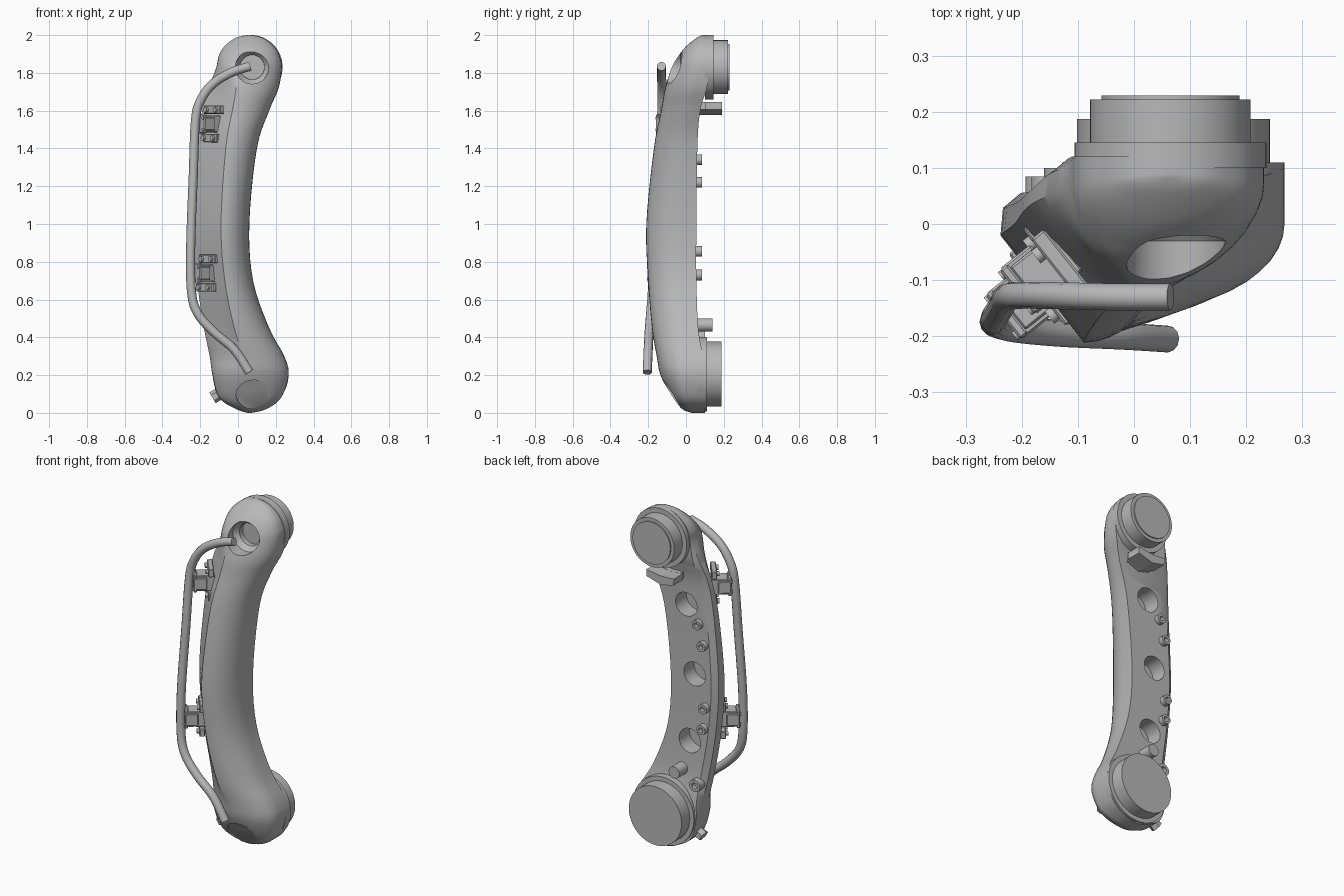
import bpy, bmesh, math
from mathutils import Matrix, Vector

cube = bpy.data.objects.get("Cube")
if cube:
    bpy.data.objects.remove(cube, do_unlink=True)

GREY = (0.48, 0.48, 0.48, 1)
metal = bpy.data.materials.new("plain_grey")
metal.use_nodes = True
metal.diffuse_color = GREY
metal.node_tree.nodes["Principled BSDF"].inputs["Base Color"].default_value = GREY


def finish(name, bm, smooth=True):
    bmesh.ops.recalc_face_normals(bm, faces=bm.faces)
    mesh = bpy.data.meshes.new(name)
    bm.to_mesh(mesh)
    bm.free()
    ob = bpy.data.objects.new(name, mesh)
    bpy.context.collection.objects.link(ob)
    mesh.materials.append(metal)
    if smooth:
        shade(ob)
    return ob


def shade(ob):
    bpy.ops.object.select_all(action='DESELECT')
    ob.select_set(True)
    bpy.context.view_layer.objects.active = ob
    bpy.ops.object.shade_smooth_by_angle(angle=math.radians(32))


def lathe(name, x, z, profile, sides=48):
    """Turn (radius, y) pairs about an axis along y, closed at both ends."""
    bm = bmesh.new()
    rings = []
    for r, y in profile:
        rings.append([bm.verts.new((x + r * math.cos(a), y, z + r * math.sin(a)))
                      for a in (math.tau * i / sides for i in range(sides))])
    for a, b in zip(rings, rings[1:]):
        for i in range(sides):
            j = (i + 1) % sides
            bm.faces.new((a[i], a[j], b[j], b[i]))
    bm.faces.new(rings[0])
    bm.faces.new(rings[-1])
    return finish(name, bm)


def block(name, centre, size, angle=0.0, bevel=0.004):
    """Chamfered box, turned about z."""
    bm = bmesh.new()
    bmesh.ops.create_cube(bm, size=1, matrix=Matrix.Diagonal((*size, 1)))
    bmesh.ops.bevel(bm, geom=bm.edges[:], offset=bevel, segments=1, affect='EDGES')
    bmesh.ops.transform(bm, verts=bm.verts, matrix=Matrix.Translation(centre) @ Matrix.Rotation(angle, 4, 'Z'))
    return finish(name, bm, False)


def rod(name, start, end, radius, sides=20):
    start, end = Vector(start), Vector(end)
    d = end - start
    bm = bmesh.new()
    bmesh.ops.create_cone(bm, cap_ends=True, segments=sides, radius1=radius, radius2=radius, depth=d.length,
                          matrix=Matrix.Translation((start + end) / 2) @ d.to_track_quat('Z', 'Y').to_matrix().to_4x4())
    return finish(name, bm)


def spline(rows, steps):
    """Catmull-Rom through rows of numbers."""
    out = []
    for i in range(len(rows) - 1):
        p = [rows[max(0, min(len(rows) - 1, i + k))] for k in (-1, 0, 1, 2)]
        for s in range(steps):
            t = s / steps
            out.append([b + 0.5 * t * (c - a + t * (2 * a - 5 * b + 4 * c - d + t * (3 * (b - c) + d - a)))
                        for a, b, c, d in zip(*p)])
    return out + [list(rows[-1])]


# Arm body: z, left edge, ridge x, right edge, front y, shoulder y, back y, roundness
stations = [
    (2.0, .05, .06, .07, .085, .09, .12, 1),
    (1.985, -.013, .06, .133, .055, .085, .12, 1),
    (1.94, -.072, .05, .192, .0, .08, .12, 1),
    (1.89, -.102, .02, .221, -.04, .075, .12, 1),
    (1.83, -.115, -.01, .232, -.075, .07, .12, .9),
    (1.72, -.155, -.01, .215, -.11, .05, .11, .3),
    (1.6, -.19, -.03, .165, -.132, .03, .075, .05),
    (1.4, -.213, -.065, .1, -.17, .0, .06, 0),
    (1.0, -.238, -.09, .06, -.21, -.02, .055, 0),
    (.7, -.217, -.07, .08, -.2, -.02, .055, 0),
    (.45, -.18, -.02, .165, -.18, -.01, .065, .1),
    (.3, -.15, .03, .245, -.155, .0, .09, .6),
    (.2, -.135, .05, .268, -.135, .0, .1, 1),
    (.08, -.1, .06, .228, -.075, .0, .1, 1),
    (.02, -.01, .06, .15, -.02, .03, .1, 1),
    (0, .05, .06, .07, .03, .05, .1, 1),
]


def section(z, left, ridge, right, front, side, back, roundness, n=10):
    inset = 0.12 * (right - left) * (1 - roundness)
    pts = [(left + inset, back), (left + inset / 8, back - (back - side) * .35)]
    for i in range(n):
        u = i / n
        a = u * math.pi / 2
        flat = (left + (ridge - left) * u, side + (front - side) * u)
        bulge = (ridge - (ridge - left) * math.cos(a), side + (front - side) * math.sin(a))
        pts.append([f + (b - f) * roundness for f, b in zip(flat, bulge)])
    for i in range(n + 1):
        a = i / n * math.pi / 2
        pts.append((ridge + (right - ridge) * math.sin(a), side + (front - side) * math.cos(a)))
    pts.append((right, back))
    return [(x, y, z) for x, y in pts]


bm = bmesh.new()
rings = [[bm.verts.new(p) for p in section(*row)] for row in spline(stations, 5)]
for a, b in zip(rings, rings[1:]):
    for i in range(len(a)):
        j = (i + 1) % len(a)
        bm.faces.new((a[i], a[j], b[j], b[i]))
bm.faces.new(rings[0])
bm.faces.new(rings[-1])
arm = finish("arm_body", bm, False)

# Round recesses in the back, the front socket and the flat chamfer at the foot
cutters = [lathe("back_recess_cutter", x, z, [(.07, -.04), (.07, .2)])
           for x, z in ((-.045, 1.435), (-.095, 1.035), (-.065, .635))]
cutters.append(lathe("front_socket_cutter", .075, 1.83, [(.088, -.3), (.088, -.03), (.065, .0), (.065, .03)]))
cutters.append(rod("foot_chamfer_cutter", (.08, -.07, .1), (.08, -.33, -.05), .09, 40))
for cutter in cutters:
    cut = arm.modifiers.new("cut", 'BOOLEAN')
    cut.operation = 'DIFFERENCE'
    cut.solver = 'EXACT'
    cut.object = cutter
bpy.context.view_layer.update()
cut_mesh = bpy.data.meshes.new_from_object(arm.evaluated_get(bpy.context.evaluated_depsgraph_get()))
arm.modifiers.clear()
arm.data = cut_mesh
shade(arm)
for cutter in cutters:
    bpy.data.objects.remove(cutter, do_unlink=True)

# Joint discs on the back of both ends
lathe("upper_joint", .065, 1.83, [(.171, .1), (.171, .145), (.143, .145), (.143, .222), (.123, .222), (.123, .229)], 64)
lathe("lower_joint", .07, .205, [(.198, .06), (.198, .11), (.172, .11), (.172, .187)], 64)

# Hollow studs along the back
for i, (x, z) in enumerate(((-.125, 1.34), (-.155, 1.22), (-.165, .855), (-.155, .73))):
    lathe(f"back_stud_{i + 1}", x, z, [(.028, .03), (.028, .085), (.014, .085), (.014, .06)], 20)
lathe("lower_post", -.02, .465, [(.035, .04), (.035, .14)], 24)
lathe("lower_hollow_stud", -.125, .4, [(.035, .04), (.035, .1), (.018, .1), (.018, .07)], 24)

# Bent stop lug below the upper joint, on a thinner web
profile = [(-.055, 1.635), (-.05, 1.595), (.03, 1.578), (.125, 1.605), (.125, 1.645), (.03, 1.63)]
for name, scale, front, back in (("stop_lug", 1, .1, .19), ("stop_lug_web", .85, .02, .11)):
    bm = bmesh.new()
    face = bm.faces.new([bm.verts.new((.035 + (x - .035) * scale, front, z)) for x, z in profile])
    moved = bmesh.ops.extrude_face_region(bm, geom=[face])["geom"]
    bmesh.ops.translate(bm, vec=(0, back - front, 0), verts=[g for g in moved if isinstance(g, bmesh.types.BMVert)])
    finish(name, bm, False)

# Small peg at the foot
rod("foot_peg", (-.06, .03, .125), (-.135, .03, .08), .033, 6)

# Bent hose along the front
path = [(.065, -.13, 1.835), (-.03, -.13, 1.805), (-.13, -.128, 1.745), (-.195, -.127, 1.66), (-.225, -.13, 1.55),
        (-.237, -.148, 1.25), (-.25, -.17, .9), (-.247, -.178, .65), (-.215, -.187, .53), (-.13, -.195, .43),
        (-.02, -.2, .335), (.06, -.205, .215)]
curve = bpy.data.curves.new("hose", 'CURVE')
curve.dimensions = '3D'
curve.bevel_depth = .024
curve.bevel_resolution = 4
curve.use_fill_caps = True
line = curve.splines.new('POLY')
points = spline(path, 5)
line.points.add(len(points) - 1)
for p, co in zip(line.points, points):
    p.co = (*co, 1)
line.use_smooth = True
curve.materials.append(metal)
bpy.context.collection.objects.link(bpy.data.objects.new("hose", curve))

# Hose brackets standing on the slanted side of the arm
along = Vector((.62, -.78, 0))
out = Vector((-.78, -.62, 0))
turn = math.atan2(along.y, along.x)


def bracket(label, base):
    def at(a, o, z):
        return Vector(base) + along * a + out * o + Vector((0, 0, z))
    block(label + "_core", at(0, .04, 0), (.085, .1, .09), turn)
    block(label + "_clamp", at(0, .098, 0), (.1, .018, .1), turn)
    for side in (-1, 1):
        block(label + "_foot", at(.012 * side, .014, .075 * side), (.14, .03, .045), turn)
        block(label + "_cheek", at(.044 * side, .07, 0), (.016, .07, .07), turn)
        for a in (-.04, .04):
            rod(label + "_foot_bolt", at(a + .012 * side, .02, .075 * side),
                at(a + .012 * side, .042, .075 * side), .014, 12)
            rod(label + "_clamp_bolt", at(a, .09, .03 * side), at(a, .112, .03 * side), .009, 12)


bracket("upper_bracket", (-.125, -.055, 1.53))
bracket("lower_bracket", (-.15, -.1, .74))
